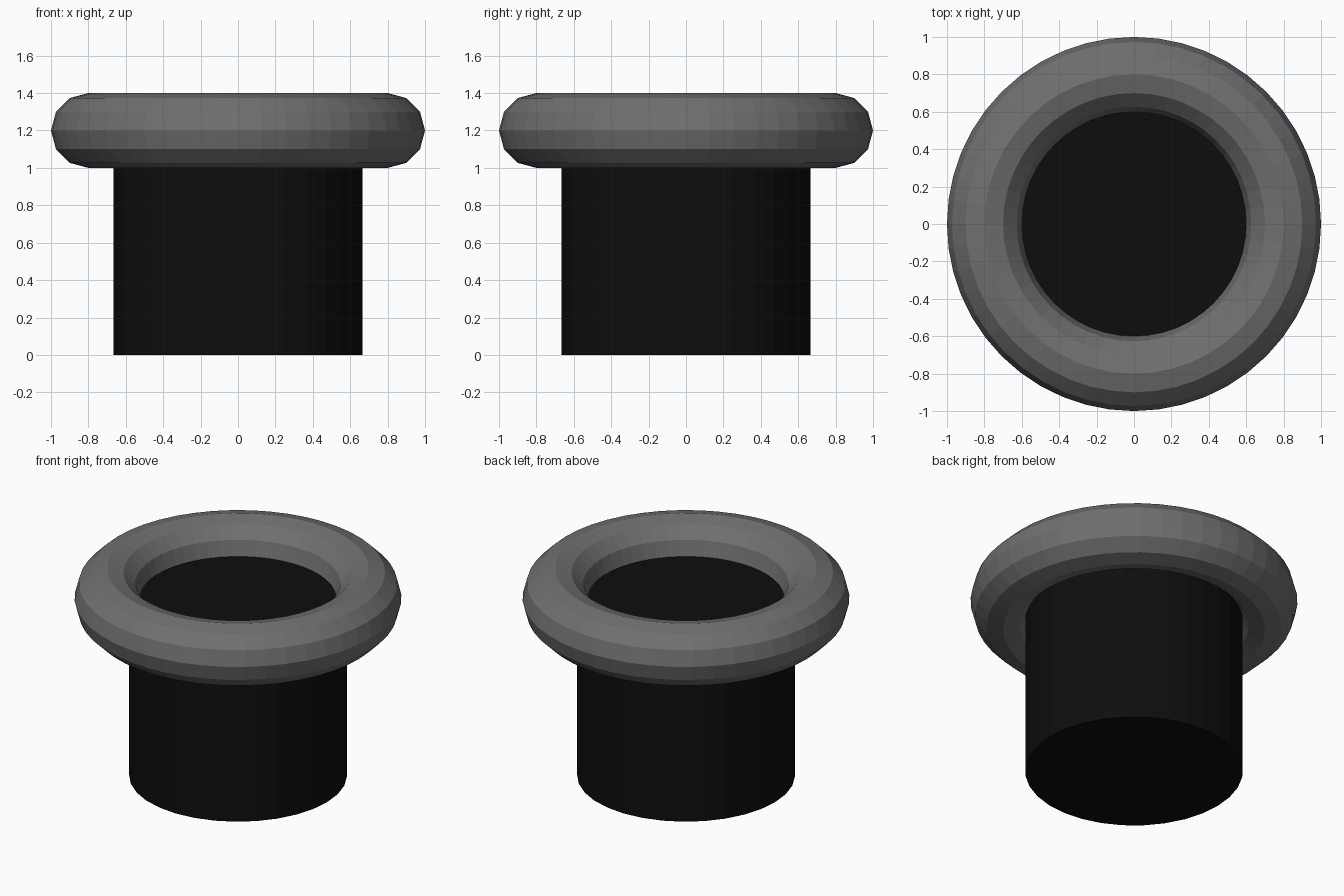
import bpy

if "Cube" in bpy.data.objects:
    bpy.data.objects.remove(bpy.data.objects["Cube"])


def make_material(name, value):
    mat = bpy.data.materials.new(name)
    mat.diffuse_color = (value, value, value, 1.0)
    mat.use_nodes = True
    mat.node_tree.nodes["Principled BSDF"].inputs["Base Color"].default_value = mat.diffuse_color
    return mat


def finish(name, mat):
    obj = bpy.context.object
    obj.name = name
    obj.data.name = name
    obj.data.materials.append(mat)
    return obj


grey = make_material("mid grey", 0.16)
black = make_material("near black", 0.0042)

# Solid round post whose top cap sits level with the middle of the ring
POST_HEIGHT = 1.2
bpy.ops.mesh.primitive_cylinder_add(
    vertices=32, radius=0.666, depth=POST_HEIGHT, location=(0, 0, POST_HEIGHT / 2))
finish("post", black)

# Faceted rounded rim around the top of the post
bpy.ops.mesh.primitive_torus_add(
    major_segments=48, minor_segments=12, major_radius=0.8, minor_radius=0.2,
    location=(0, 0, POST_HEIGHT))
finish("rim_ring", grey)
